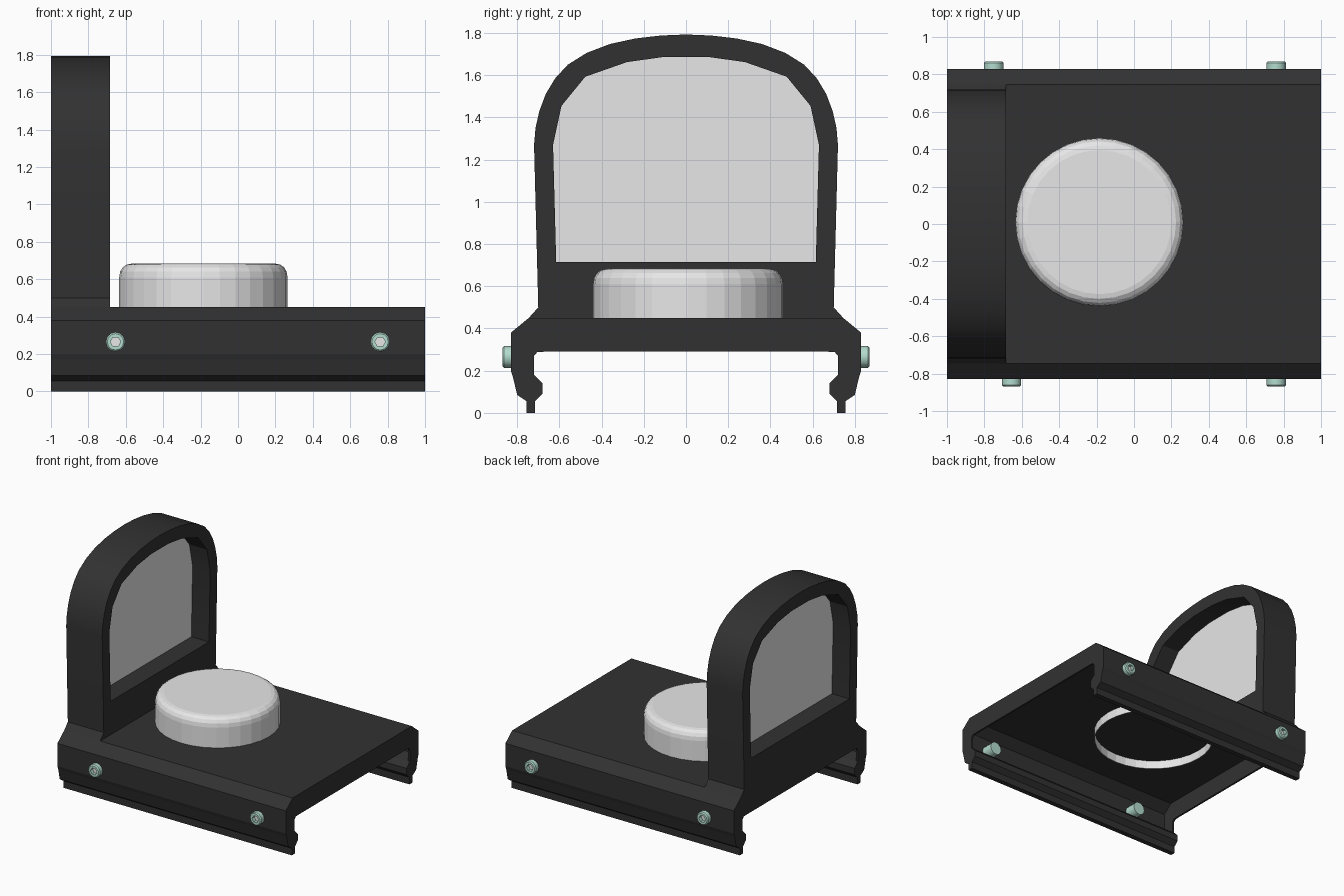
import bpy, bmesh, math
from mathutils import Matrix

cube = bpy.data.objects.get("Cube")
if cube:
    bpy.data.objects.remove(cube)


def material(name, rgb):
    m = bpy.data.materials.new(name)
    m.use_nodes = True
    m.diffuse_color = (*rgb, 1)
    m.node_tree.nodes["Principled BSDF"].inputs["Base Color"].default_value = (*rgb, 1)
    return m


black = material("matte black", (0.031, 0.031, 0.031))
pale = material("pale grey", (0.8, 0.8, 0.8))
mint = material("mint metal", (0.45, 0.71, 0.62))


def add(name, mesh, mat, smooth=None):
    mesh.materials.clear()
    mesh.materials.append(mat)
    mesh.shade_flat()
    ob = bpy.data.objects.new(name, mesh)
    bpy.context.collection.objects.link(ob)
    if smooth:
        bpy.ops.object.select_all(action="DESELECT")
        ob.select_set(True)
        bpy.context.view_layer.objects.active = ob
        bpy.ops.object.shade_smooth_by_angle(angle=math.radians(smooth))
    return ob


def mirrored(half):
    """Close a +y half outline by mirroring it to -y."""
    return half + [(-y, z) for y, z in reversed(half) if y > 0]


def prism(name, loops, x0, x1, mat, smooth=None):
    """Extrude (y, z) outlines along x; a second outline becomes a hole."""
    cu = bpy.data.curves.new(name, "CURVE")
    cu.dimensions, cu.fill_mode = "2D", "BOTH"
    cu.extrude = (x1 - x0) / 2
    for pts in loops:
        sp = cu.splines.new("POLY")
        sp.points.add(len(pts) - 1)
        sp.use_cyclic_u = True
        for p, (y, z) in zip(sp.points, pts):
            p.co = (y, z, 0, 1)
    tmp = bpy.data.objects.new(name + "_outline", cu)
    bpy.context.collection.objects.link(tmp)
    deps = bpy.context.evaluated_depsgraph_get()
    mesh = bpy.data.meshes.new_from_object(tmp.evaluated_get(deps))
    bpy.data.objects.remove(tmp)
    mesh.transform(Matrix(((0, 0, 1, (x0 + x1) / 2), (1, 0, 0, 0),
                           (0, 1, 0, 0), (0, 0, 0, 1))))
    bm = bmesh.new()
    bm.from_mesh(mesh)
    bmesh.ops.remove_doubles(bm, verts=bm.verts, dist=1e-4)
    bmesh.ops.recalc_face_normals(bm, faces=bm.faces)
    bm.to_mesh(mesh)
    bm.free()
    return add(name, mesh, mat, smooth)


def lathe(name, rings, n, matrix, mat, smooth=None):
    """Join rings of (radius, height, odd-vertex scale); cap the first ring."""
    bm = bmesh.new()
    loops = []
    for r, h, odd in rings:
        loops.append([bm.verts.new((r * (odd if i % 2 else 1) * math.cos(math.tau * i / n),
                                    r * (odd if i % 2 else 1) * math.sin(math.tau * i / n), h))
                      for i in range(n)])
    for a, b in zip(loops, loops[1:]):
        for i in range(n):
            j = (i + 1) % n
            bm.faces.new((a[i], b[i], b[j], a[j]))
    bm.faces.new(loops[0])
    bm.transform(matrix)
    bmesh.ops.recalc_face_normals(bm, faces=bm.faces)
    mesh = bpy.data.meshes.new(name)
    bm.to_mesh(mesh)
    bm.free()
    return add(name, mesh, mat, smooth)


# Base: thin folded shell with clamping rails, closed by a sheet at each end
outside = [(0.745, 0.45), (0.83, 0.38), (0.83, 0.2), (0.82, 0.17), (0.80, 0.085),
           (0.755, 0.055), (0.755, 0), (0.715, 0), (0.715, 0.055), (0.68, 0.09),
           (0.68, 0.14), (0.72, 0.18)]
end_section = mirrored(outside + [(0.72, 0.27), (0.705, 0.288), (0.67, 0.29)])
shell_section = mirrored(outside + [(0.815, 0.2), (0.815, 0.375), (0.74, 0.438)])
prism("base_rear_end", [end_section], -1, -0.985, black)
prism("base_shell", [shell_section], -0.985, 0.985, black)
prism("base_front_end", [end_section], 0.985, 1, black)

# Window hood: arched frame around the opening
arch = mirrored([(0.745, 0.45), (0.70, 0.5), (0.72, 1.27), (0.713, 1.35), (0.695, 1.43),
                 (0.665, 1.51), (0.62, 1.585), (0.56, 1.65), (0.47, 1.706), (0.36, 1.748),
                 (0.24, 1.774), (0.12, 1.788), (0, 1.793)])
opening = mirrored([(0.615, 0.715), (0.63, 1.27), (0.59, 1.455), (0.477, 1.593),
                    (0.28, 1.662), (0.11, 1.686)])
prism("window_hood", [arch, opening], -1, -0.685, black, 22)
prism("window_pane", [opening], -0.847, -0.839, pale)

# Round knob, an open cup whose rim hangs below the deck
knob = [(0.385, 0.683), (0.41, 0.678), (0.432, 0.663), (0.445, 0.64), (0.45, 0.61),
        (0.45, 0.37), (0.445, 0.37), (0.445, 0.445)]
lathe("knob", [(r, z, 1) for r, z in knob], 32,
      Matrix.Translation((-0.185, 0.01, 0)), pale)

# Side screws with hex sockets
HEX = math.cos(math.pi / 6)
screw = [(0.028, 0.84, HEX), (0.028, 0.87, HEX), (0.044, 0.87, 1), (0.052, 0.862, 1),
         (0.052, 0.72, 1), (0.001, 0.72, 1)]
socket = [(0.027, 0.843, 1), (0.027, 0.841, 1)]
for side, label, xs in ((-1, "right", (-0.655, 0.76)), (1, "left", (-0.75, 0.76))):
    for x, place in zip(xs, ("rear", "front")):
        turn = Matrix.Translation((x, 0, 0.265)) @ Matrix.Rotation(-side * math.pi / 2, 4, "X")
        lathe(f"screw_{label}_{place}", screw, 12, turn, mint, 35)
        lathe(f"socket_floor_{label}_{place}", socket, 6, turn, pale)
